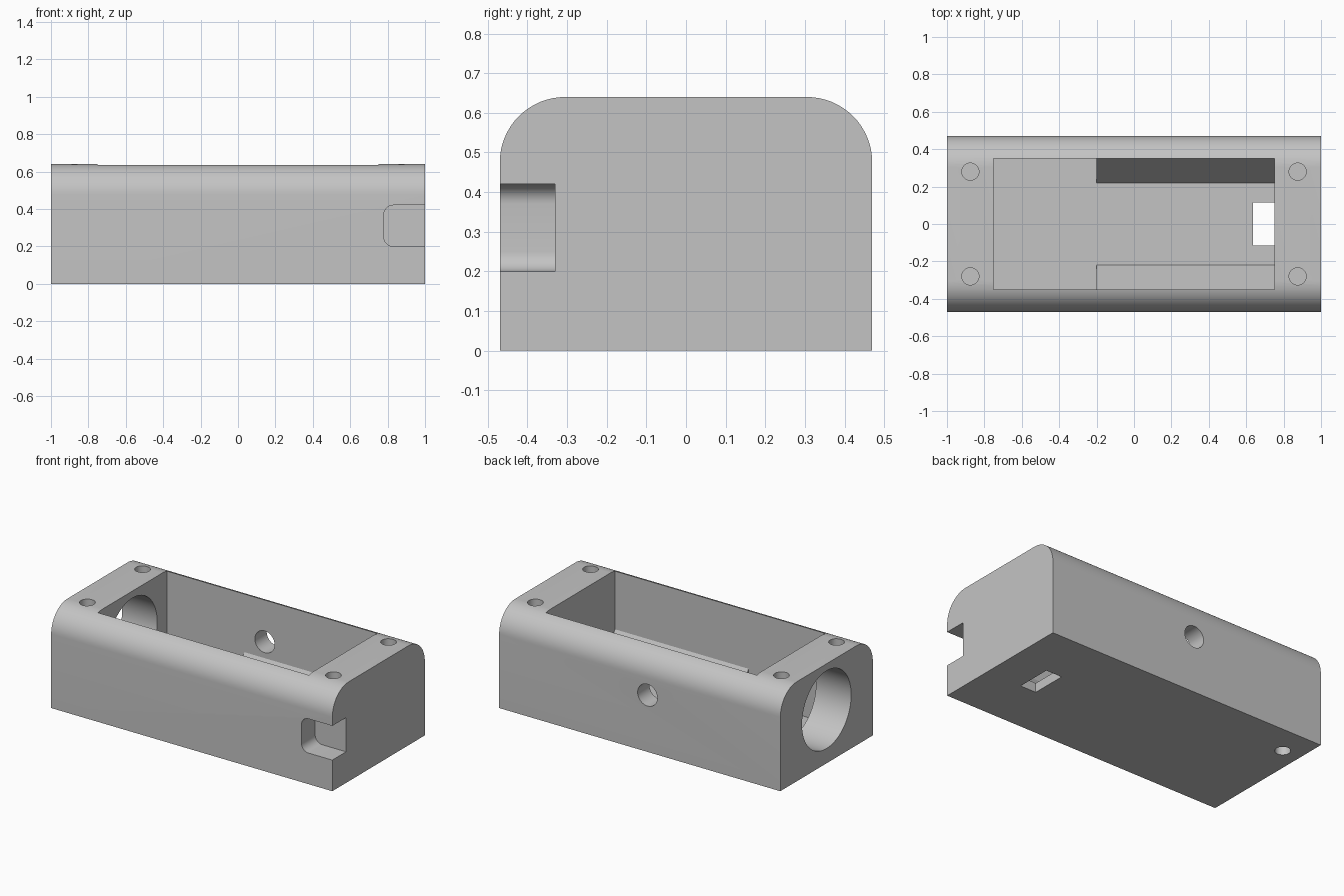
import bpy
import bmesh
from math import sin, cos, pi, radians
from mathutils import Vector

cube = bpy.data.objects.get("Cube")
if cube:
    bpy.data.objects.remove(cube, do_unlink=True)

# Single plain grey material
grey = bpy.data.materials.new("plain_grey")
grey.use_nodes = True
colour = (0.55, 0.55, 0.55, 1)
grey.diffuse_color = colour
grey.node_tree.nodes["Principled BSDF"].inputs["Base Color"].default_value = colour


def prism(name, profile, axis, start, end):
    """Extrude a 2D profile along x (profile is y,z), y (x,z) or z (x,y)."""
    place = {"x": lambda a, b, t: (t, a, b),
             "y": lambda a, b, t: (a, t, b),
             "z": lambda a, b, t: (a, b, t)}[axis]
    bm = bmesh.new()
    face = bm.faces.new([bm.verts.new(place(a, b, start)) for a, b in profile])
    extruded = bmesh.ops.extrude_face_region(bm, geom=[face])["geom"]
    shift = Vector(place(0, 0, end - start))
    bmesh.ops.translate(bm, vec=shift,
                        verts=[v for v in extruded if isinstance(v, bmesh.types.BMVert)])
    bmesh.ops.recalc_face_normals(bm, faces=bm.faces)
    mesh = bpy.data.meshes.new(name)
    bm.to_mesh(mesh)
    bm.free()
    mesh.materials.append(grey)
    obj = bpy.data.objects.new(name, mesh)
    bpy.context.scene.collection.objects.link(obj)
    return obj


def arc(cx, cy, r, a0, a1, n):
    angles = [radians(a0 + (a1 - a0) * i / n) for i in range(n + 1)]
    return [(cx + r * cos(a), cy + r * sin(a)) for a in angles]


def circle(cx, cy, r, n=48):
    return arc(cx, cy, r, 0, 360, n)[:-1]


def rect(a0, a1, b0, b1):
    return [(a0, b0), (a1, b0), (a1, b1), (a0, b1)]


def cut(body, profile, axis, start, end):
    cutter = prism("cutter", profile, axis, start, end)
    cutter.hide_render = True
    mod = body.modifiers.new("cut", "BOOLEAN")
    mod.operation = "DIFFERENCE"
    mod.solver = "EXACT"
    mod.object = cutter
    graph = bpy.context.evaluated_depsgraph_get()
    result = bpy.data.meshes.new_from_object(body.evaluated_get(graph))
    body.modifiers.clear()
    body.data = result
    bpy.data.objects.remove(cutter, do_unlink=True)


# Housing body with rounded upper edges
half, height, radius = 0.47, 0.64, 0.165
outline = [(-half, 0), (half, 0)]
outline += arc(half - radius, height - radius, radius, 0, 90, 16)
outline += arc(radius - half, height - radius, radius, 90, 180, 16)
housing = prism("housing", outline, "x", -1, 1)

# Open cavity: flat floor at one end, sloped lower walls at the other
floor = 0.06
cut(housing, rect(-0.35, 0.35, floor, 0.8), "x", -0.75, -0.2)
sloped = [(-0.22, floor), (0.22, floor), (0.35, 0.26),
          (0.35, 0.8), (-0.35, 0.8), (-0.35, 0.26)]
cut(housing, sloped, "x", -0.3, 0.75)

# Large end opening and small hole in the back wall
cut(housing, circle(0, 0.345, 0.25, 64), "x", -1.1, -0.6)
cut(housing, circle(-0.055, 0.365, 0.07), "y", 0.3, 0.6)

# Slot through the floor
cut(housing, rect(0.637, 0.75, -0.115, 0.115), "z", -0.1, 0.2)

# Front corner notch with rounded inner corners
notch = [(1.1, 0.2), (1.1, 0.42)]
notch += arc(0.83, 0.37, 0.05, 90, 180, 8) + arc(0.83, 0.25, 0.05, 180, 270, 8)
cut(housing, notch, "y", -0.6, -0.33)

# Screw holes in the top corners, and one in the underside
for x in (-0.875, 0.875):
    for y in (-0.28, 0.28):
        cut(housing, circle(x, y, 0.046, 32), "z", 0.44, 0.8)
cut(housing, circle(-0.875, 0.28, 0.046, 32), "z", -0.1, 0.12)

# Smooth curved walls, sharp edges kept
bpy.ops.object.select_all(action="DESELECT")
housing.select_set(True)
bpy.context.view_layer.objects.active = housing
bpy.ops.object.shade_smooth_by_angle(angle=radians(25))
